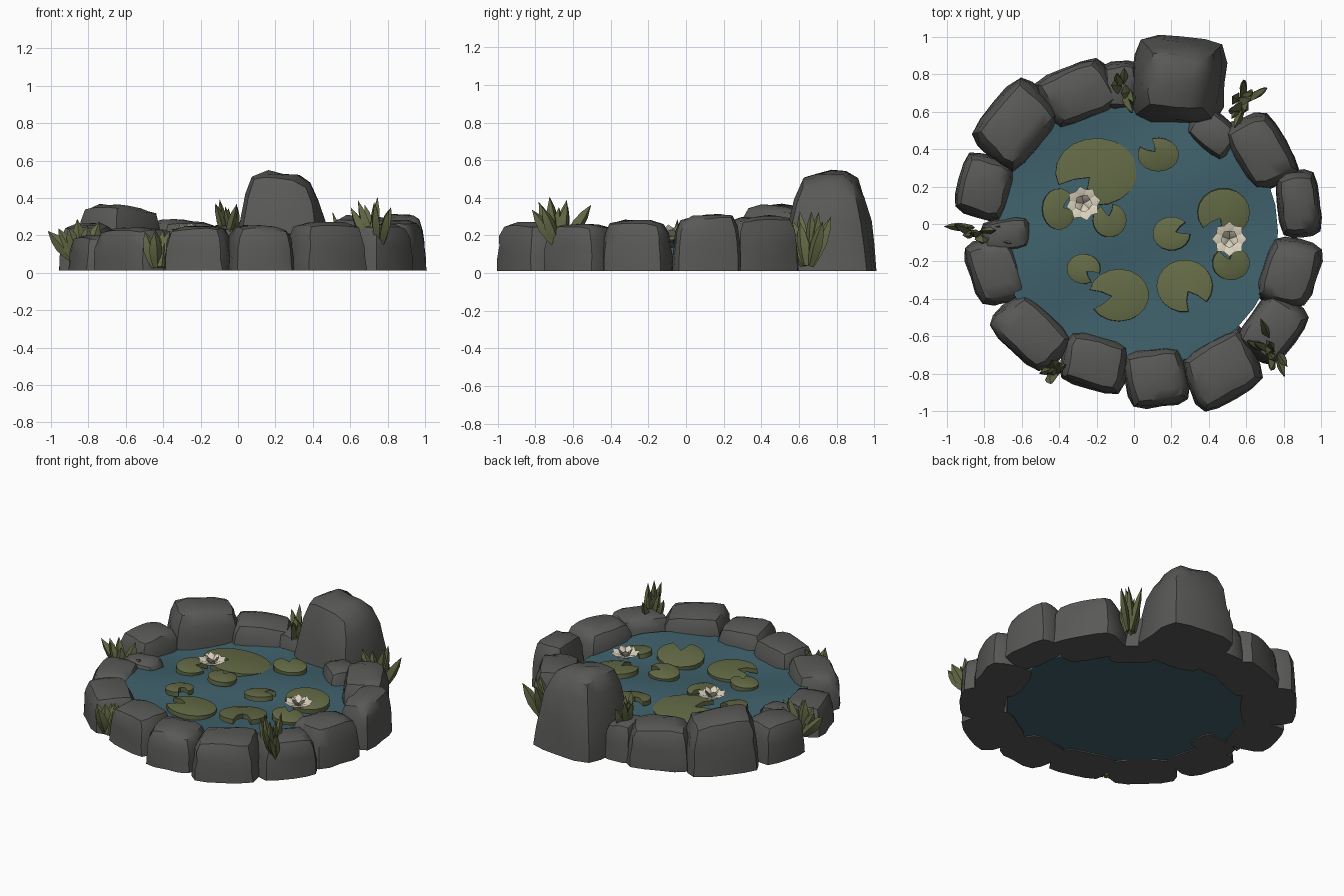
import bpy, bmesh, random
from math import sin, cos, pi, radians, atan2
from mathutils import Vector, Matrix

random.seed(4)
if "Cube" in bpy.data.objects:
    bpy.data.objects.remove(bpy.data.objects["Cube"])


def material(name, rgb):
    m = bpy.data.materials.new(name)
    m.use_nodes = True
    m.diffuse_color = (*rgb, 1)
    m.node_tree.nodes["Principled BSDF"].inputs["Base Color"].default_value = (*rgb, 1)
    return m


STONE = material("grey stone", (0.1, 0.1, 0.096))
WATER = material("pond water", (0.05, 0.12, 0.15))
LEAF = material("olive green", (0.125, 0.145, 0.06))
CREAM = material("cream petal", (0.72, 0.66, 0.52))


def finish(bm, name, mat, angle=40):
    bmesh.ops.recalc_face_normals(bm, faces=bm.faces)
    me = bpy.data.meshes.new(name)
    bm.to_mesh(me)
    bm.free()
    ob = bpy.data.objects.new(name, me)
    bpy.context.collection.objects.link(ob)
    me.materials.append(mat)
    bpy.ops.object.select_all(action='DESELECT')
    ob.select_set(True)
    bpy.context.view_layer.objects.active = ob
    bpy.ops.object.shade_smooth_by_angle(angle=radians(angle))


def rock(name, x, y, length, depth, top, taper=0.16, turn=None):
    """Rounded boulder with a flat base; length runs around the rim."""
    bm = bmesh.new()
    bmesh.ops.create_cube(bm, size=2)
    bmesh.ops.subdivide_edges(bm, edges=bm.edges[:], cuts=3, use_grid_fill=True)
    lean = random.uniform(-0.06, 0.06)
    skew = random.uniform(-0.1, 0.1)
    spin = Matrix.Rotation(atan2(y, x) + pi / 2 if turn is None else turn, 3, 'Z')
    for v in bm.verts:
        p = v.co.copy()
        # Round the sides and the top, keep the base flat
        parts = (abs(p.x), abs(p.y), max(p.z, 0.0))
        norm = sum(c ** 5 for c in parts) ** 0.2
        f = max(parts) / norm if norm > 0 else 1
        p = Vector((p.x * f, p.y * f, p.z * f if p.z > 0 else p.z))
        h = max((p.z + 1) / 2, 0.0)
        k = 1.03 - taper * h ** 1.6
        jit = Vector([random.uniform(-0.035, 0.035) for _ in range(3)])
        q = spin @ Vector(((p.x * k + skew * p.y + jit.x) * length / 2,
                           (p.y * k + jit.y) * depth / 2, 0))
        z = 0.012 + h * (top - 0.012) * (1 + lean * p.x + jit.z * 0.6)
        v.co = (x + q.x, y + q.y, z)
    finish(bm, name, STONE)


# Ring of boulders: x, y, length, depth, height
ring = [
    (0.42, 0.49, 0.27, 0.2, 0.24), (0.68, 0.39, 0.4, 0.28, 0.3),
    (0.88, 0.11, 0.35, 0.22, 0.31), (0.83, -0.26, 0.36, 0.29, 0.28),
    (0.74, -0.56, 0.36, 0.27, 0.26), (0.47, -0.78, 0.4, 0.33, 0.27),
    (0.12, -0.82, 0.33, 0.31, 0.25), (-0.21, -0.74, 0.35, 0.28, 0.25),
    (-0.55, -0.58, 0.41, 0.28, 0.24), (-0.74, -0.25, 0.35, 0.27, 0.2),
    (-0.68, -0.06, 0.18, 0.26, 0.2), (-0.8, 0.2, 0.33, 0.28, 0.26),
    (-0.63, 0.53, 0.44, 0.33, 0.36), (-0.3, 0.7, 0.4, 0.3, 0.28),
    (-0.07, 0.74, 0.19, 0.25, 0.25),
]
for i, r in enumerate(ring):
    rock(f"rim_rock_{i + 1}", *r)
rock("tall_rock", 0.235, 0.765, 0.49, 0.46, 0.53, taper=0.38, turn=-0.08)


# Rippled water, closed by a flat base
def ripple(x, y):
    return 0.15 + 0.016 * sin(5 * x + 3 * y) + 0.014 * sin(7 * y - 4 * x + 1)


bm = bmesh.new()
SEG = 32
base = [bm.verts.new((0.75 * cos(t) + 0.02, 0.73 * sin(t) - 0.04, 0.02))
        for t in (2 * pi * i / SEG for i in range(SEG))]
bm.faces.new(base)
last = base
for s in (1, 0.8, 0.6, 0.4, 0.2):
    row = []
    for b in base:
        x, y = b.co.x * s, b.co.y * s
        row.append(bm.verts.new((x, y, ripple(x, y))))
    for i in range(SEG):
        j = (i + 1) % SEG
        bm.faces.new((last[i], last[j], row[j], row[i]))
    last = row
bm.faces.new(last)
finish(bm, "water", WATER)


# Notched lily pads: x, y, radius x, radius y, notch direction in degrees
def pad(name, x, y, rx, ry, notch):
    bm = bmesh.new()
    n = 16
    tilt = Matrix.Rotation(random.uniform(0.05, 0.13), 3,
                           Vector((random.uniform(-1, 1), random.uniform(-1, 1), 0)))
    layers = []
    for dz in (0, -0.03):
        rim, mid = [], []
        for i in range(n + 1):
            t = radians(notch + 22 + 316 * i / n)
            for loop, s, z in ((rim, 1, 0.0), (mid, 0.6, 0.012)):
                p = tilt @ Vector((rx * s * cos(t), ry * s * sin(t), z + dz))
                loop.append(bm.verts.new(p))
        t = radians(notch)
        hub = bm.verts.new(tilt @ Vector((rx * 0.25 * cos(t), ry * 0.25 * sin(t), dz + 0.008)))
        for i in range(n):
            bm.faces.new((rim[i], rim[i + 1], mid[i + 1], mid[i]))
            bm.faces.new((mid[i], mid[i + 1], hub))
        layers.append([hub, mid[0]] + rim + [mid[-1]])
    a, b = layers
    for i in range(len(a)):
        j = (i + 1) % len(a)
        bm.faces.new((a[i], a[j], b[j], b[i]))
    bmesh.ops.translate(bm, verts=bm.verts[:], vec=(x, y, ripple(x, y) + 0.035))
    finish(bm, name, LEAF)


pads = [
    (-0.2, 0.28, 0.22, 0.18, 225), (0.13, 0.37, 0.11, 0.09, 130),
    (-0.4, 0.08, 0.09, 0.11, 20), (-0.13, 0.02, 0.09, 0.09, 100),
    (0.2, -0.05, 0.1, 0.09, 20), (0.48, 0.06, 0.14, 0.13, 240),
    (0.52, -0.21, 0.1, 0.09, 110), (0.27, -0.33, 0.15, 0.14, 300),
    (-0.08, -0.38, 0.16, 0.14, 190), (-0.27, -0.24, 0.09, 0.08, 320),
]
for i, p in enumerate(pads):
    pad(f"lily_pad_{i + 1}", *p)


# Pointed blade, built along +z; used for reeds and petals
def blade(bm, length, width, thick, matrix, widths):
    last = None
    for k, w in enumerate(widths):
        z = length * k / len(widths)
        row = [bm.verts.new(matrix @ Vector((width * w * cx / 2, thick * w * cy / 2, z)))
               for cx, cy in ((-1, 0), (0, -1), (1, 0), (0, 1))]
        if last:
            for i in range(4):
                j = (i + 1) % 4
                bm.faces.new((last[i], last[j], row[j], row[i]))
        else:
            bm.faces.new(row)
        last = row
    tip = bm.verts.new(matrix @ Vector((0, 0, length)))
    for i in range(4):
        bm.faces.new((last[i], last[(i + 1) % 4], tip))


# Reed clumps fanned along one direction
def clump(name, x, y, z, height, fan, spread, count):
    bm = bmesh.new()
    for i in range(count):
        a = spread * (2 * i / (count - 1) - 1)
        m = (Matrix.Translation((x, y, z)) @ Matrix.Rotation(radians(fan), 4, 'Z')
             @ Matrix.Translation((0.05 * sin(a), random.uniform(-0.03, 0.03), 0))
             @ Matrix.Rotation(a, 4, 'Y')
             @ Matrix.Rotation(random.uniform(-0.3, 0.3), 4, 'X'))
        blade(bm, height * random.uniform(0.8, 1.05), 0.075, 0.045, m, (0.5, 0.85, 1, 0.7))
    finish(bm, name, LEAF, 50)


clump("reeds_back_left", 0.58, 0.65, 0.04, 0.29, 60, 0.45, 9)
clump("reeds_front_left", 0.73, -0.68, 0.15, 0.25, 125, 0.6, 9)
clump("reeds_front_right", -0.43, -0.78, 0.03, 0.2, 20, 0.28, 6)
clump("reeds_right", -0.83, -0.04, 0.06, 0.22, 0, 0.75, 8)
clump("reeds_back", -0.05, 0.72, 0.18, 0.22, 90, 0.5, 6)


# Water lily blossoms: an open outer whorl and an upright inner whorl
def blossom(name, x, y, z, turn):
    bm = bmesh.new()
    for count, lean, length, width in ((8, 1.2, 0.1, 0.075), (5, 0.65, 0.08, 0.055)):
        for i in range(count):
            m = (Matrix.Translation((x, y, z))
                 @ Matrix.Rotation(turn + 2 * pi * i / count, 4, 'Z')
                 @ Matrix.Rotation(lean, 4, 'X'))
            blade(bm, length, width, 0.014, m, (0.35, 0.85, 1, 0.75))
    finish(bm, name, CREAM)


blossom("blossom_right", -0.27, 0.11, 0.2, 0.2)
blossom("blossom_left", 0.51, -0.08, 0.195, 0.0)
